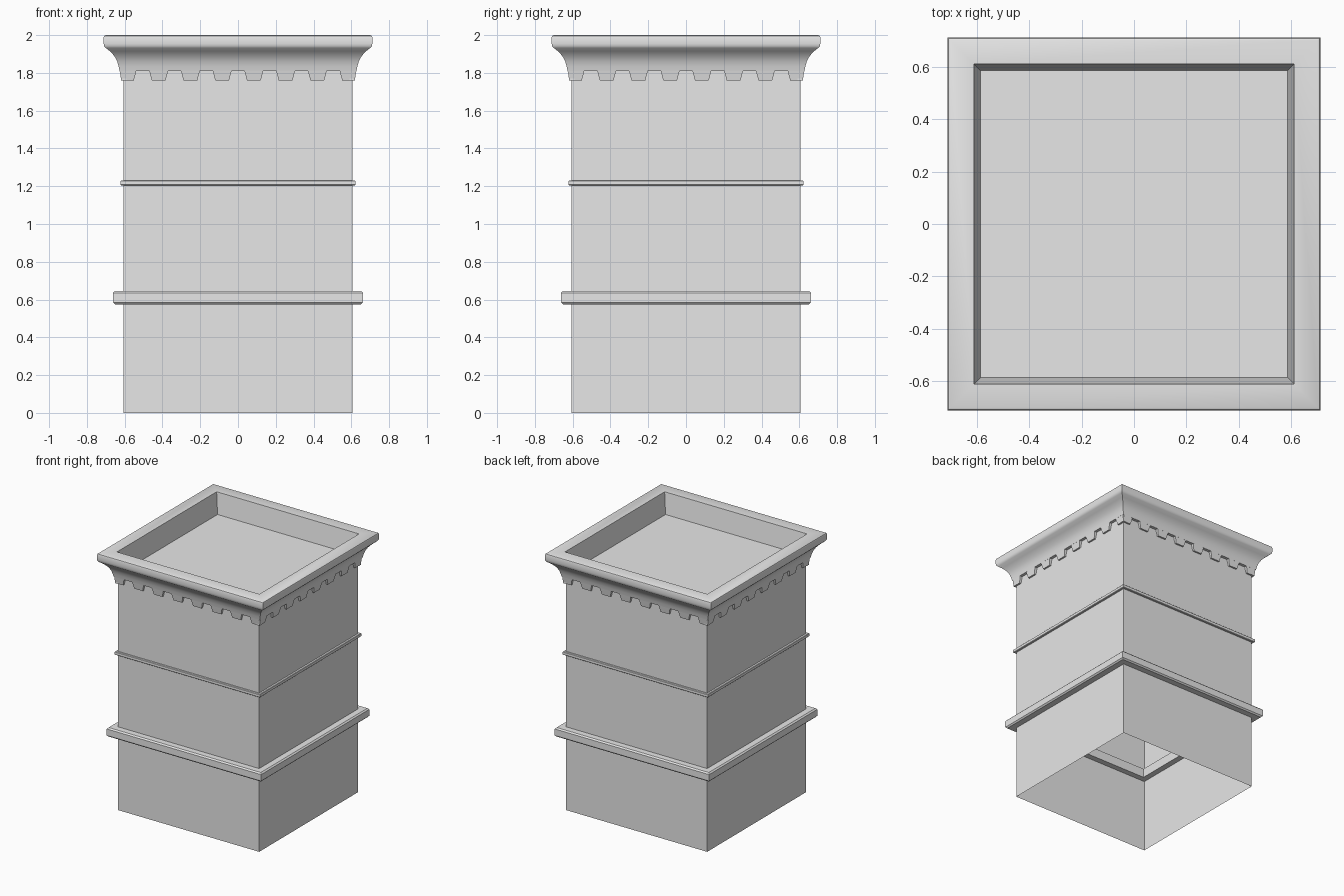
import bpy, bmesh, math

cube = bpy.data.objects.get("Cube")
if cube:
    bpy.data.objects.remove(cube, do_unlink=True)

WALL = 0.605   # half width of the tower walls

stone = bpy.data.materials.new("grey_stone")
stone.use_nodes = True
stone.diffuse_color = (0.8, 0.8, 0.8, 1)
stone.node_tree.nodes["Principled BSDF"].inputs["Base Color"].default_value = (0.8, 0.8, 0.8, 1)

# Each side maps (across, height, distance from centre) to a point
SIDES = {
    "front": lambda u, z, d: (u, -d, z),
    "back": lambda u, z, d: (u, d, z),
    "right": lambda u, z, d: (d, -u, z),
    "left": lambda u, z, d: (-d, -u, z),
}


def finish(bm, name, smooth=False):
    bmesh.ops.recalc_face_normals(bm, faces=bm.faces[:])
    mesh = bpy.data.meshes.new(name)
    bm.to_mesh(mesh)
    bm.free()
    mesh.materials.append(stone)
    ob = bpy.data.objects.new(name, mesh)
    bpy.context.collection.objects.link(ob)
    if smooth:
        bpy.ops.object.select_all(action="DESELECT")
        ob.select_set(True)
        bpy.context.view_layer.objects.active = ob
        bpy.ops.object.shade_smooth_by_angle(angle=math.radians(35))
    return ob


def square_sweep(name, profile, closed=False, cap=False, smooth=False):
    """Sweep a (half width, height) profile around a square."""
    bm = bmesh.new()
    corners = [(-1, -1), (1, -1), (1, 1), (-1, 1)]
    loops = [[bm.verts.new((r * x, r * y, z)) for x, y in corners] for r, z in profile]
    pairs = list(zip(loops, loops[1:]))
    if closed:
        pairs.append((loops[-1], loops[0]))
    for a, b in pairs:
        for i in range(4):
            j = (i + 1) % 4
            bm.faces.new((a[i], a[j], b[j], b[i]))
    if cap:
        bm.faces.new(loops[-1])
    return finish(bm, name, smooth)


def ledge(name, inner, outer, low, high, bevel):
    """Square ring with softened outer edges."""
    profile = [(inner, low), (outer - bevel, low), (outer, low + bevel),
               (outer, high - bevel), (outer - bevel, high), (inner, high)]
    return square_sweep(name, profile, closed=True)


# Open-bottomed wall shell
square_sweep("walls", [(WALL, 0), (WALL, 1.83)])

# Horizontal bands
ledge("lower_ledge", 0.56, 0.662, 0.575, 0.645, 0.01)
ledge("middle_band", 0.59, 0.622, 1.205, 1.23, 0.003)

# Flared cornice with parapet and sunken roof
square_sweep("cornice_and_roof", [
    (WALL, 1.81), (0.627, 1.81), (0.632, 1.835), (0.64, 1.862), (0.655, 1.89),
    (0.678, 1.915), (0.7, 1.932), (0.709, 1.942), (0.711, 1.955), (0.711, 1.988),
    (0.708, 1.996), (0.7, 2.0), (0.61, 2.0), (0.585, 1.84),
], cap=True, smooth=True)

# Tapered teeth hanging under the cornice
for side, place in SIDES.items():
    bm = bmesh.new()
    for i in range(8):
        c = (i - 3.5) * 0.168
        outline = [(c - 0.05, 1.812), (c - 0.036, 1.76), (c + 0.036, 1.76), (c + 0.05, 1.812)]
        outline = [(max(-0.62, min(0.62, u)), z) for u, z in outline]
        back = [bm.verts.new(place(u, z, 0.59)) for u, z in outline]
        face = [bm.verts.new(place(u, z, 0.618 if z < 1.8 else 0.627)) for u, z in outline]
        bm.faces.new(back)
        bm.faces.new(face)
        for a in range(4):
            b = (a + 1) % 4
            bm.faces.new((back[a], back[b], face[b], face[a]))
    finish(bm, side + "_cornice_teeth")

# Crooked windows: top left/right, bottom left/right, then top, rail and bottom heights
WINDOWS = {
    "upper_leaning": (-0.37, -0.2, -0.412, -0.2, 1.68, 1.567, 1.38),
    "upper_tapered": (0.233, 0.367, 0.2, 0.402, 1.68, 1.587, 1.385),
    "lower_tapered": (-0.41, -0.203, -0.387, -0.235, 1.058, 0.91, 0.757),
    "lower_leaning": (0.2, 0.41, 0.2, 0.377, 1.06, 0.915, 0.755),
}


def window(name, place, tl, tr, bl, br, top, rail, bottom):
    t = (rail - bottom) / (top - bottom)
    rows = [(bl, br, bottom), (bl + (tl - bl) * t, br + (tr - br) * t, rail), (tl, tr, top)]
    bm = bmesh.new()
    grid = [[bm.verts.new(place(u, z, WALL)) for u in (a, b)] for a, b, z in rows]
    sashes = [bm.faces.new((p[0], p[1], q[1], q[0])) for p, q in zip(grid, grid[1:])]
    # Inset each sash and remove the centre to leave the frame and rail
    bmesh.ops.inset_individual(bm, faces=sashes, thickness=0.01)
    bmesh.ops.delete(bm, geom=sashes, context="FACES")
    ob = finish(bm, name)
    thick = ob.modifiers.new("Depth", "SOLIDIFY")
    thick.thickness = 0.024
    thick.offset = 0


for side, place in SIDES.items():
    for label, shape in WINDOWS.items():
        window(f"{side}_{label}_window", place, *shape)
